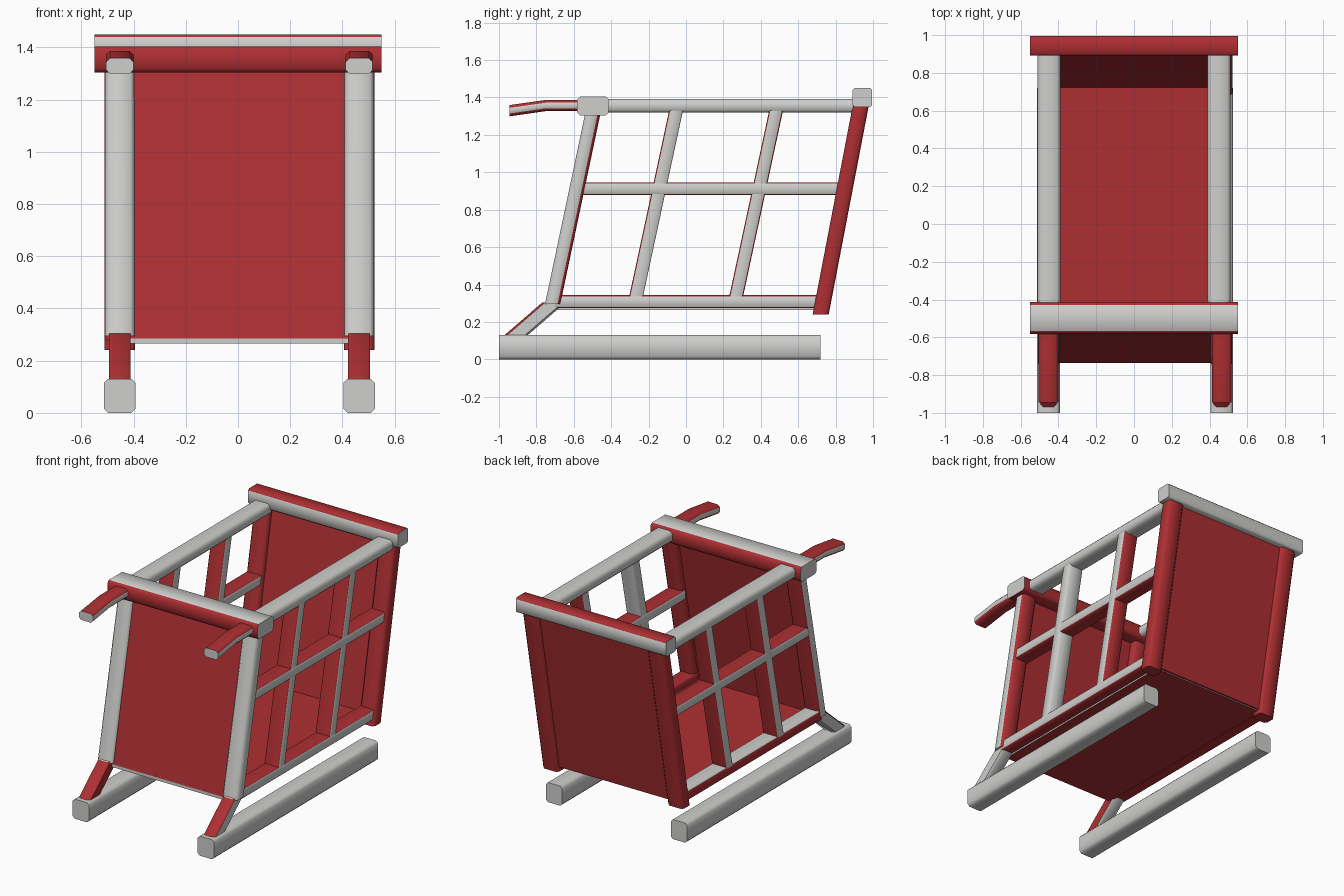
import bpy, bmesh, math
from mathutils import Vector as V

if "Cube" in bpy.data.objects:
    bpy.data.objects.remove(bpy.data.objects["Cube"])


def material(name, rgb):
    m = bpy.data.materials.new(name)
    m.diffuse_color = (*rgb, 1)
    m.use_nodes = True
    m.node_tree.nodes["Principled BSDF"].inputs["Base Color"].default_value = m.diffuse_color
    return m


GREY = material("light grey", (0.62, 0.62, 0.61))
RED = material("red", (0.42, 0.028, 0.032))


def beam(name, path, u, v, colours, c=0.015):
    """Chamfered bar along a path; u and v are half-size vectors.
    Colours (G or R) are for the +u, +v, -u, -v sides, then start and end caps."""
    u, v = V(u), V(v)
    a, b = 1 - c / u.length, 1 - c / v.length
    ring = [(1, -b), (1, b), (a, 1), (-a, 1), (-1, b), (-1, -b), (-a, -1), (a, -1)]
    bm = bmesh.new()
    rows = [[bm.verts.new(V(p) + u * i + v * j) for i, j in ring] for p in path]
    code = [int(k == "R") for k in colours.ljust(6, colours[0])]
    for r0, r1 in zip(rows, rows[1:]):
        for i in range(8):
            j = (i + 1) % 8
            f = bm.faces.new((r0[i], r0[j], r1[j], r1[i]))
            # chamfers take the colour of the neighbouring v side
            f.material_index = code[i // 2] if i % 2 == 0 else code[1 if i < 4 else 3]
    for row, k in ((rows[0], 4), (rows[-1], 5)):
        bm.faces.new(row).material_index = code[k]
    finish(name, bm)


def finish(name, bm):
    bmesh.ops.recalc_face_normals(bm, faces=bm.faces[:])
    me = bpy.data.meshes.new(name)
    bm.to_mesh(me)
    bm.free()
    me.materials.append(GREY)
    me.materials.append(RED)
    ob = bpy.data.objects.new(name, me)
    bpy.context.collection.objects.link(ob)
    bpy.context.view_layer.objects.active = ob
    ob.select_set(True)
    bpy.ops.object.shade_smooth_by_angle(angle=math.radians(50))
    ob.select_set(False)


def slab(name, profile, x0, x1, edge_grey=False):
    """Thin red panel: a y-z outline extruded across x."""
    bm = bmesh.new()
    f = bm.faces.new([bm.verts.new((x0, y, z)) for y, z in profile])
    new = bmesh.ops.extrude_face_region(bm, geom=[f])["geom"]
    bmesh.ops.translate(bm, vec=(x1 - x0, 0, 0),
                        verts=[g for g in new if isinstance(g, bmesh.types.BMVert)])
    bm.normal_update()
    for f in bm.faces:
        f.material_index = 0 if edge_grey and abs(f.normal.z) < 0.5 else 1
    finish(name, bm)


for s, side, cx in ((-1, "left", -0.453), (1, "right", 0.464)):
    def bar(name, pts, hx, v, colours, x=cx, c=0.015):
        beam(f"{side}_{name}", [(x, y, z) for y, z in pts], (s * hx, 0, 0), v, colours, c)

    # ground runner and the slanted strut carrying the front post
    bar("runner", [(-1, 0.065), (0.72, 0.065)], 0.06, (0, 0, 0.065), "GGGG")
    bar("front_strut", [(-0.925, 0.115), (-0.705, 0.305)], 0.042, (0, 0.062, 0), "GGRR")
    # leaning posts
    bar("front_post", [(-0.713, 0.295), (-0.495, 1.33)], 0.056, (0, 0.041, 0), "GRRG")
    bar("back_post", [(0.72, 0.24), (0.935, 1.36)], 0.058, (0, 0.043, 0), "RRRRRR")
    # handle with a drooping grip
    bar("handle", [(-0.945, 1.329), (-0.75, 1.357), (-0.57, 1.357)], 0.052,
        (0, 0, 0.03), "GRGR")
    # horizontal rails
    bar("top_rail", [(-0.46, 1.355), (0.91, 1.355)], 0.06, (0, 0, 0.036), "GGGG", s * 0.45)
    bar("middle_rail", [(-0.57, 0.912), (0.83, 0.912)], 0.052, (0, 0, 0.034), "GRGR", s * 0.455, 0.006)
    bar("bottom_rail", [(-0.70, 0.309), (0.73, 0.309)], 0.052, (0, 0, 0.034),
        "GRRR" if s > 0 else "RGRR", s * 0.455, 0.006)
    # leaning slats
    for i, y in enumerate((-0.268, 0.267)):
        rear = "G" if s > 0 and i == 0 else "R"
        bar(f"slat_{i + 1}", [(y, 0.33), (y + 0.219, 1.35)], 0.052, (0, 0.037, 0),
            "G" + rear + "GR", s * 0.455, 0.006)

# cross bars at the top
beam("front_top_bar", [(-0.55, -0.498, 1.354), (0.55, -0.498, 1.354)],
     (0, 0, 0.05), (0, 0.084, 0), "GRRRGG")
beam("back_top_bar", [(-0.55, 0.943, 1.4), (0.55, 0.943, 1.4)],
     (0, 0.052, 0), (0, 0, 0.05), "GRGGGG", 0.01)

# panels and floor
slab("front_panel", [(-0.737, 0.285), (-0.715, 0.285), (-0.5, 1.33), (-0.522, 1.33)], -0.42, 0.43)
slab("back_panel", [(0.717, 0.27), (0.747, 0.27), (0.957, 1.37), (0.927, 1.37)], -0.42, 0.43)
slab("floor", [(-0.735, 0.265), (0.735, 0.265), (0.735, 0.295), (-0.735, 0.295)], -0.42, 0.43, True)
